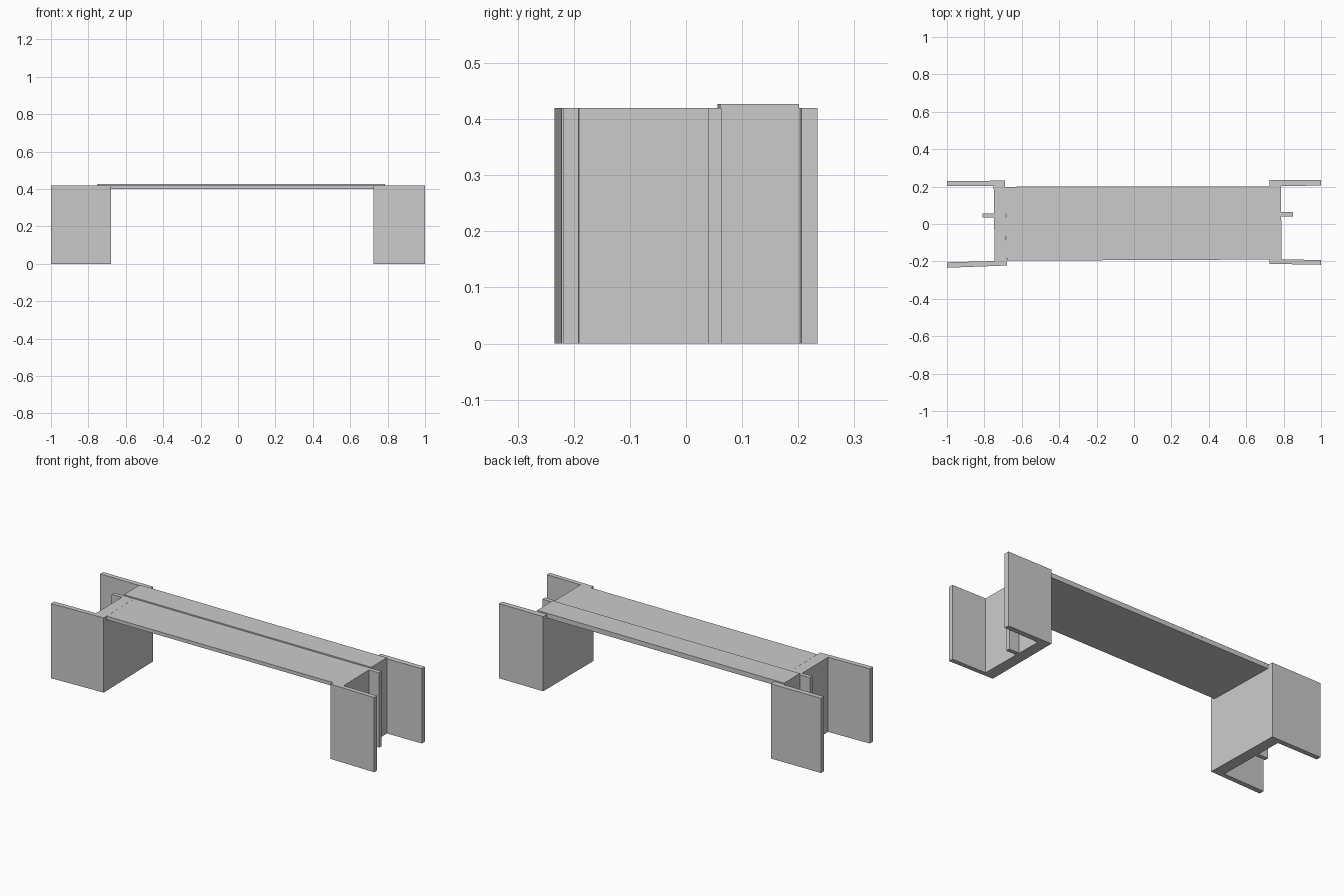
import bpy, bmesh

if "Cube" in bpy.data.objects:
    bpy.data.objects.remove(bpy.data.objects["Cube"])


def prism(name, outline, z0, z1):
    """Extrude a plan outline (x, y points) from z0 up to z1."""
    bm = bmesh.new()
    face = bm.faces.new([bm.verts.new((x, y, z0)) for x, y in outline])
    new = bmesh.ops.extrude_face_region(bm, geom=[face])["geom"]
    for v in new:
        if isinstance(v, bmesh.types.BMVert):
            v.co.z = z1
    bmesh.ops.recalc_face_normals(bm, faces=bm.faces)
    mesh = bpy.data.meshes.new(name)
    bm.to_mesh(mesh)
    bm.free()
    obj = bpy.data.objects.new(name, mesh)
    bpy.context.collection.objects.link(obj)
    return obj


TOP = 0.42

# Left abutment: end wall, two wing walls and a central rib in one plan outline
prism("left_abutment", [
    (-0.68, -0.222), (-0.69, 0.232), (-1.0, 0.229), (-1.0, 0.202),
    (-0.75, 0.203), (-0.748, 0.057), (-0.81, 0.056), (-0.81, 0.034),
    (-0.748, 0.035), (-0.745, -0.198), (-1.0, -0.205), (-1.0, -0.234),
], 0, TOP)

# Right abutment: the same plan, facing the other way
prism("right_abutment", [
    (0.725, -0.213), (1.0, -0.218), (1.0, -0.192), (0.79, -0.19),
    (0.787, 0.04), (0.85, 0.04), (0.85, 0.063), (0.787, 0.063),
    (0.785, 0.202), (1.0, 0.206), (1.0, 0.234), (0.725, 0.234),
], 0, TOP)

# Deck slab between the end walls
prism("deck_slab", [
    (-0.68, -0.196), (0.725, -0.19), (0.725, 0.201), (-0.689, 0.199),
], 0.40, TOP)

# Thin raised layer on the rear half, carried over both end walls
prism("deck_raised_layer", [
    (-0.748, 0.056), (0.787, 0.061), (0.785, 0.201), (-0.75, 0.199),
], TOP, 0.427)
